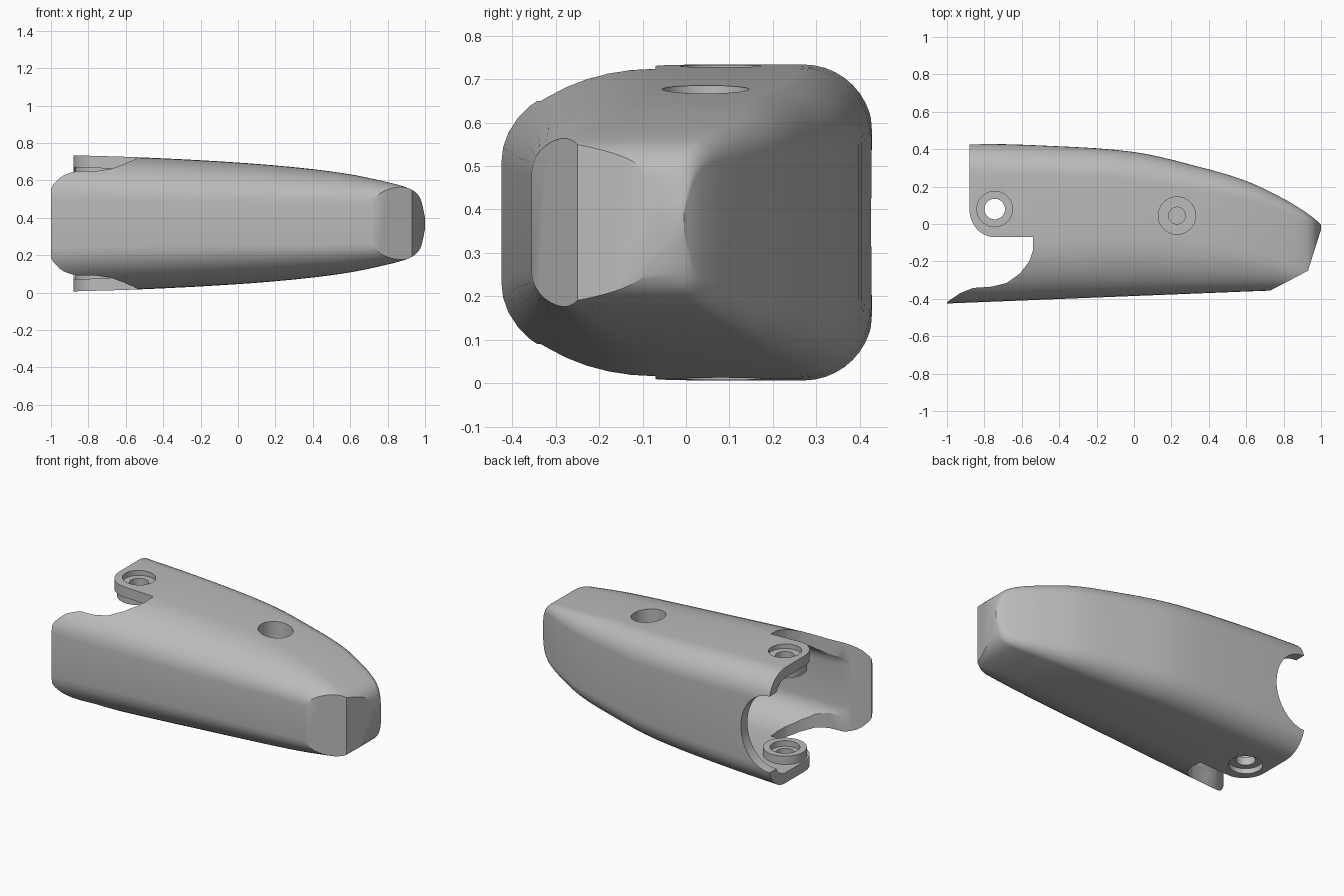
import bpy, bmesh, math
from mathutils import Vector

if "Cube" in bpy.data.objects:
    bpy.data.objects.remove(bpy.data.objects["Cube"], do_unlink=True)

MID = 0.37          # height of the symmetry plane
HINGE = (-0.745, 0.08)
PIN = (0.23, 0.045)

grey = bpy.data.materials.new("plain grey")
grey.use_nodes = True
grey.diffuse_color = (0.5, 0.5, 0.5, 1)
grey.node_tree.nodes["Principled BSDF"].inputs["Base Color"].default_value = (0.5, 0.5, 0.5, 1)

# Key stations along the length: position, half height, back edge
KEY_X = [-1, -0.5, 0, 0.35, 0.6, 0.8, 0.9, 0.95, 0.98, 1]
HALF_H = [0.367, 0.352, 0.325, 0.295, 0.262, 0.22, 0.192, 0.165, 0.12, 0.03]
BACK_Y = [0.433, 0.42, 0.385, 0.305, 0.23, 0.135, 0.075, 0.04, 0.015, -0.005]
# Corner radii: front depth, front height, back
FRONT_RY = [0.33, 0.33, 0.32, 0.28, 0.22, 0.15, 0.1, 0.08, 0.06, 0.04]
FRONT_RZ = [0.23, 0.23, 0.21, 0.18, 0.15, 0.11, 0.09, 0.07, 0.05, 0.02]
BACK_R = [0.16, 0.16, 0.15, 0.13, 0.1, 0.07, 0.05, 0.04, 0.03, 0.01]


def smooth_value(values, x):
    """Cubic interpolation through the key stations."""
    x = min(max(x, KEY_X[0]), KEY_X[-1])
    i = max(k for k in range(len(KEY_X) - 1) if KEY_X[k] <= x)

    def slope(k):
        a, b = max(k - 1, 0), min(k + 1, len(KEY_X) - 1)
        return (values[b] - values[a]) / (KEY_X[b] - KEY_X[a])
    w = KEY_X[i + 1] - KEY_X[i]
    t = (x - KEY_X[i]) / w
    return ((2*t**3 - 3*t**2 + 1) * values[i] + (t**3 - 2*t**2 + t) * w * slope(i)
            + (3*t**2 - 2*t**3) * values[i + 1] + (t**3 - t**2) * w * slope(i + 1))


def section(x, inset, steps=10):
    """Rounded cross-section with soft front corners and tighter back corners."""
    h = smooth_value(HALF_H, x) - inset
    back = smooth_value(BACK_Y, x) - inset
    front = -0.385 + 0.04 * max(x, -1) + inset
    fy = smooth_value(FRONT_RY, x) - inset
    fz = min(smooth_value(FRONT_RZ, x) - inset, 0.8 * h)
    br = min(smooth_value(BACK_R, x) - inset, 0.8 * h)
    points = []
    for quarter, (cy, cz, ry, rz) in enumerate((
            (back - br, h - br, br, br), (front + fy, h - fz, fy, fz),
            (front + fy, fz - h, fy, fz), (back - br, br - h, br, br))):
        for k in range(steps + 1):
            a = math.pi / 2 * (quarter + k / steps)
            points.append((x, cy + ry * math.cos(a), MID + cz + rz * math.sin(a)))
    return points


def make_object(name, bm):
    bmesh.ops.recalc_face_normals(bm, faces=bm.faces)
    mesh = bpy.data.meshes.new(name)
    bm.to_mesh(mesh)
    bm.free()
    mesh.materials.append(grey)
    obj = bpy.data.objects.new(name, mesh)
    bpy.context.scene.collection.objects.link(obj)
    return obj


def loft(name, stations, inset=0, planes=()):
    bm = bmesh.new()
    rings = [[bm.verts.new(p) for p in section(x, inset)] for x in stations]
    n = len(rings[0])
    for a, b in zip(rings, rings[1:]):
        for k in range(n):
            bm.faces.new((a[k], a[(k + 1) % n], b[(k + 1) % n], b[k]))
    bm.faces.new(rings[0])
    bm.faces.new(rings[-1])
    bmesh.ops.recalc_face_normals(bm, faces=bm.faces)
    # Flat facets sliced off the tip
    for p, q in planes:
        normal = Vector((q[1] - p[1], p[0] - q[0], 0))
        bmesh.ops.bisect_plane(bm, geom=bm.verts[:] + bm.edges[:] + bm.faces[:],
                               plane_co=(p[0], p[1], 0), plane_no=normal, clear_outer=True)
        rim = [e for e in bm.edges if e.is_boundary]
        bmesh.ops.holes_fill(bm, edges=rim, sides=0)
    return make_object(name, bm)


def prism(name, outline, start, direction):
    """Extrude a closed outline of 3D points."""
    bm = bmesh.new()
    base = [bm.verts.new(Vector(p) + Vector(start)) for p in outline]
    face = bm.faces.new(base)
    moved = bmesh.ops.extrude_face_region(bm, geom=[face])["geom"]
    bmesh.ops.translate(bm, vec=direction, verts=[v for v in moved if isinstance(v, bmesh.types.BMVert)])
    return make_object(name, bm)


def cylinder(name, centre, radius, z0, z1, sides=48):
    ring = [(radius * math.cos(2 * math.pi * k / sides),
             radius * math.sin(2 * math.pi * k / sides), 0) for k in range(sides)]
    return prism(name, ring, (centre[0], centre[1], z0), (0, 0, z1 - z0))


def combine(target, tool, operation):
    mod = target.modifiers.new(operation.lower(), "BOOLEAN")
    mod.operation = operation
    mod.solver = "EXACT"
    mod.object = tool
    bpy.context.view_layer.objects.active = target
    bpy.ops.object.modifier_apply(modifier=mod.name)
    bpy.data.objects.remove(tool, do_unlink=True)


# Outer shell, rounded along its back and faceted at the tip
stations = [a + (b - a) * k / 5 for a, b in zip(KEY_X, KEY_X[1:]) for k in range(5)] + [1]
body = loft("finger_tip_shell", stations, planes=(
    ((0.73, -0.355), (0.93, -0.25)), ((0.93, -0.25), (1.0, -0.03))))

# Hollow socket
combine(body, loft("socket_cutter", [-1.2, -1, -0.8, -0.6, -0.4, -0.25], 0.065), "DIFFERENCE")

# Hinge bosses inside both side walls
for z0, z1 in ((0.03, 0.125), (2 * MID - 0.125, 2 * MID - 0.03)):
    combine(body, cylinder("hinge_boss", HINGE, 0.125, z0, z1), "UNION")

# Side opening with a curved front flap and rounded hinge lugs
notch = [(-1.1, -0.47), (-1, -0.417), (-0.93, -0.37), (-0.86, -0.342), (-0.76, -0.335),
         (-0.68, -0.315), (-0.61, -0.265), (-0.56, -0.2), (-0.54, -0.14), (-0.54, -0.07)]
notch += [(HINGE[0] - 0.135 * math.sin(a), HINGE[1] - 0.15 * math.cos(a))
          for a in (math.pi / 2 * k / 12 for k in range(13))]
notch += [(-0.88, 0.6), (-1.1, 0.6)]
combine(body, prism("notch_cutter", [(x, y, 0) for x, y in notch], (0, 0, -0.2), (0, 0, 1.2)), "DIFFERENCE")

# Rounded cut-out in the back wall
oval = [(0.2 * math.cos(2 * math.pi * k / 48), 0, 0.24 * math.sin(2 * math.pi * k / 48)) for k in range(48)]
combine(body, prism("back_cutter", oval, (-0.88, 0.25, MID), (0, 0.4, 0)), "DIFFERENCE")

# Hinge holes, with recesses on both faces of each lug, and the deep pin hole
top = 2 * MID
for centre, radius, z0, z1 in (
        (HINGE, 0.055, -0.1, 0.9),
        (HINGE, 0.095, -0.1, 0.04), (HINGE, 0.095, top - 0.04, 0.9),
        (HINGE, 0.085, 0.09, top - 0.09),
        (PIN, 0.1, 0.55, 0.9), (PIN, 0.045, 0.3, 0.6)):
    combine(body, cylinder("hole_cutter", centre, radius, z0, z1), "DIFFERENCE")

# Smooth skin with crisp cut edges
bpy.ops.object.select_all(action="DESELECT")
body.select_set(True)
bpy.context.view_layer.objects.active = body
bpy.ops.object.shade_smooth_by_angle(angle=math.radians(28))
